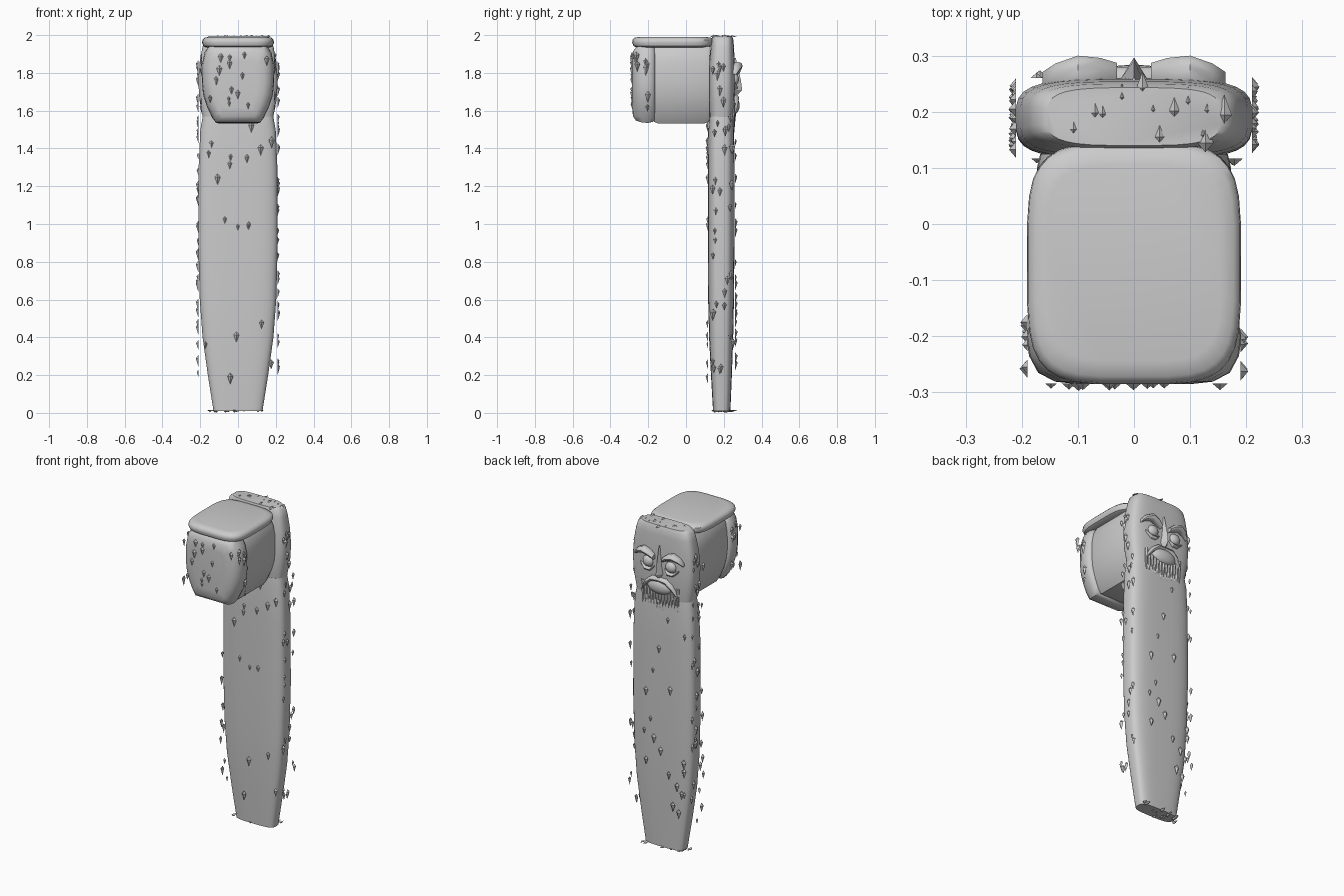
import bpy, bmesh, math, random
from mathutils import Vector, Matrix

random.seed(4)


def finish(name, bm, smooth=True, angle=40):
    bmesh.ops.recalc_face_normals(bm, faces=bm.faces)
    me = bpy.data.meshes.new(name)
    bm.to_mesh(me)
    bm.free()
    ob = bpy.data.objects.new(name, me)
    bpy.context.collection.objects.link(ob)
    if smooth:
        bpy.ops.object.select_all(action='DESELECT')
        ob.select_set(True)
        bpy.context.view_layer.objects.active = ob
        bpy.ops.object.shade_smooth_by_angle(angle=math.radians(angle))
    return ob


def add_loft(bm, rings):
    vs = [[bm.verts.new(p) for p in r] for r in rings]
    n = len(vs[0])
    for a, b in zip(vs, vs[1:]):
        for i in range(n):
            j = (i + 1) % n
            bm.faces.new((a[i], a[j], b[j], b[i]))
    bm.faces.new(vs[0])
    bm.faces.new(vs[-1])


def loft(name, rings, angle=40):
    bm = bmesh.new()
    add_loft(bm, rings)
    return finish(name, bm, angle=angle)


def squircle(rx, ry, e, n=32):
    out = []
    for i in range(n):
        t = 2 * math.pi * (i + 0.5) / n
        c, s = math.cos(t), math.sin(t)
        out.append((rx * math.copysign(abs(c) ** (2 / e), c),
                    ry * math.copysign(abs(s) ** (2 / e), s)))
    return out


def upright(stations, e, n=32):
    return [[(x, (y0 + y1) / 2 + y, z) for x, y in squircle(hx, (y1 - y0) / 2, e, n)]
            for z, hx, y0, y1 in stations]


# Long tapered body and the head above it
loft("body", upright([(0.01, 0.13, 0.143, 0.235), (0.2, 0.16, 0.132, 0.243),
                      (0.4, 0.188, 0.122, 0.25), (0.6, 0.203, 0.117, 0.254),
                      (0.9, 0.211, 0.115, 0.257), (1.3, 0.209, 0.115, 0.257),
                      (1.5, 0.2, 0.117, 0.255), (1.57, 0.187, 0.122, 0.25)], 3.6))
loft("head", upright([(1.52, 0.18, 0.13, 0.245), (1.57, 0.188, 0.124, 0.252),
                      (1.66, 0.205, 0.119, 0.258), (1.76, 0.211, 0.118, 0.26),
                      (1.86, 0.203, 0.122, 0.258), (1.94, 0.188, 0.13, 0.254),
                      (1.98, 0.175, 0.135, 0.25), (1.995, 0.155, 0.14, 0.243)], 3.6))

# Basket drum and its front pocket share one outline
HALF = [(1.533, 0.115), (1.56, 0.135), (1.62, 0.163), (1.68, 0.182), (1.75, 0.19),
        (1.85, 0.188), (1.91, 0.175), (1.95, 0.15)]
OUTLINE = [(w, z) for z, w in HALF] + [(-w, z) for z, w in reversed(HALF)]


def outline_ring(y, sx, sz):
    return [(x * sx, y, 1.742 + (z - 1.742) * sz) for x, z in OUTLINE]


loft("drum", [outline_ring(y, sx, sz) for y, sx, sz in
              [(-0.17, 0.88, 0.96), (-0.15, 0.91, 1), (0.1, 0.91, 1), (0.125, 0.88, 0.95)]])
loft("front_pocket", [outline_ring(y, sx, sz) for y, sx, sz in
                      [(-0.285, 0.55, 0.6), (-0.281, 0.74, 0.82), (-0.265, 0.9, 0.93),
                       (-0.235, 0.985, 0.98), (-0.2, 1.01, 0.99), (-0.175, 0.98, 0.96),
                       (-0.163, 0.9, 0.9)]])

# Rounded lid
loft("lid", upright([(1.935, 0.17, -0.262, 0.12), (1.942, 0.184, -0.278, 0.138),
                     (1.96, 0.191, -0.286, 0.145), (1.975, 0.189, -0.283, 0.143),
                     (1.986, 0.178, -0.272, 0.132), (1.991, 0.155, -0.245, 0.105)], 4.2))


def tube(name, stations, n=10):
    # horizontal lofted bar: (x, y, z, depth radius, height radius)
    return loft(name, [[(x, y + ry * math.cos(2 * math.pi * i / n),
                         z + rz * math.sin(2 * math.pi * i / n)) for i in range(n)]
                       for x, y, z, ry, rz in stations])


def ball(name, loc, scale):
    bm = bmesh.new()
    m = Matrix.Translation(loc) @ Matrix.Diagonal((*scale, 1))
    bmesh.ops.create_uvsphere(bm, u_segments=20, v_segments=12, radius=1, matrix=m)
    return finish(name, bm)


# Face on the rear side
for s, side in ((1, "right"), (-1, "left")):
    tube("brow_" + side, [(s * 0.03, 0.265, 1.805, 0.022, 0.014), (s * 0.06, 0.268, 1.825, 0.028, 0.02),
                          (s * 0.1, 0.27, 1.838, 0.03, 0.022), (s * 0.14, 0.262, 1.822, 0.024, 0.018),
                          (s * 0.163, 0.255, 1.8, 0.016, 0.01)])
    ball("eye_" + side, (s * 0.078, 0.254, 1.765), (0.036, 0.026, 0.034))
    tube("eye_bag_" + side, [(s * 0.035, 0.255, 1.745, 0.008, 0.006), (s * 0.06, 0.258, 1.722, 0.018, 0.011),
                             (s * 0.095, 0.257, 1.722, 0.018, 0.011), (s * 0.13, 0.252, 1.75, 0.01, 0.007)])
    tube("moustache_" + side, [(0, 0.258, 1.672, 0.02, 0.014), (s * 0.05, 0.259, 1.668, 0.022, 0.018),
                               (s * 0.09, 0.256, 1.635, 0.02, 0.02), (s * 0.115, 0.253, 1.6, 0.014, 0.014),
                               (s * 0.125, 0.25, 1.58, 0.006, 0.006)])
ball("mouth", (0, 0.252, 1.627), (0.085, 0.032, 0.047))

# Narrow ridge nose
loft("nose", [[(x, 0.255 + d * k, z) for x, d in ((-w, 0), (0, 1), (w, 0), (0, -0.4))]
              for z, w, k in [(1.685, 0.012, 0.02), (1.71, 0.026, 0.042), (1.76, 0.017, 0.036),
                              (1.88, 0.004, 0.008)]], angle=20)

# Beard of hanging spikes, longer at the sides
bm = bmesh.new()
for i in range(13):
    x = -0.12 + 0.02 * i
    edge = abs(x) / 0.12
    top, tip = 1.59 + 0.05 * edge ** 3, 1.475 - 0.015 * (i % 2)
    m = (Matrix.Translation((x, 0.253 - 0.004 * edge, (top + tip) / 2))
         @ Matrix.Rotation(math.pi, 4, 'X'))
    bmesh.ops.create_cone(bm, cap_ends=True, segments=6, radius1=0.0125, radius2=0.001,
                          depth=top - tip, matrix=m)
finish("beard", bm)

# Small ridged leaves laid on the flat sides of the surrounding boxes
leaves = bmesh.new()


def leaf(p, normal, up):
    n, u = Vector(normal), Vector(up)
    r = u.cross(n)
    k = random.uniform(0.65, 1.15)
    p = Vector(p)
    kite = [leaves.verts.new(p + (r * a + u * b) * k) for a, b in
            ((0, 0.02), (-0.014, 0.004), (0, -0.034), (0.014, 0.004))]
    apex = leaves.verts.new(p + (n * 0.012 + u * 0.004) * k)
    for i in range(4):
        leaves.faces.new((kite[i], kite[(i + 1) % 4], apex))
    leaves.faces.new(kite[::-1])


def scatter(count, lo, hi, normal, up=(0, 0, 1)):
    for _ in range(count):
        leaf([random.uniform(a, b) for a, b in zip(lo, hi)], normal, up)


for s in (1, -1):
    scatter(38, (s * 0.21, 0.13, 0.17), (s * 0.21, 0.25, 1.85), (s, 0, 0))
    scatter(9, (s * 0.19, -0.27, 1.6), (s * 0.19, -0.17, 1.9), (s, 0, 0))
scatter(18, (-0.18, 0.117, 0.15), (0.18, 0.117, 1.55), (0, -1, 0))
scatter(20, (-0.18, 0.26, 0.15), (0.18, 0.26, 1.45), (0, 1, 0))
scatter(14, (-0.16, -0.284, 1.6), (0.16, -0.284, 1.9), (0, -1, 0))
scatter(13, (-0.17, 0.14, 1.99), (0.17, 0.25, 1.99), (0, 0, 1), (0, -1, 0))
scatter(14, (-0.15, 0.14, 0.014), (0.15, 0.25, 0.014), (0, 0, -1), (0, -1, 0))
finish("leaves", leaves, smooth=False)
